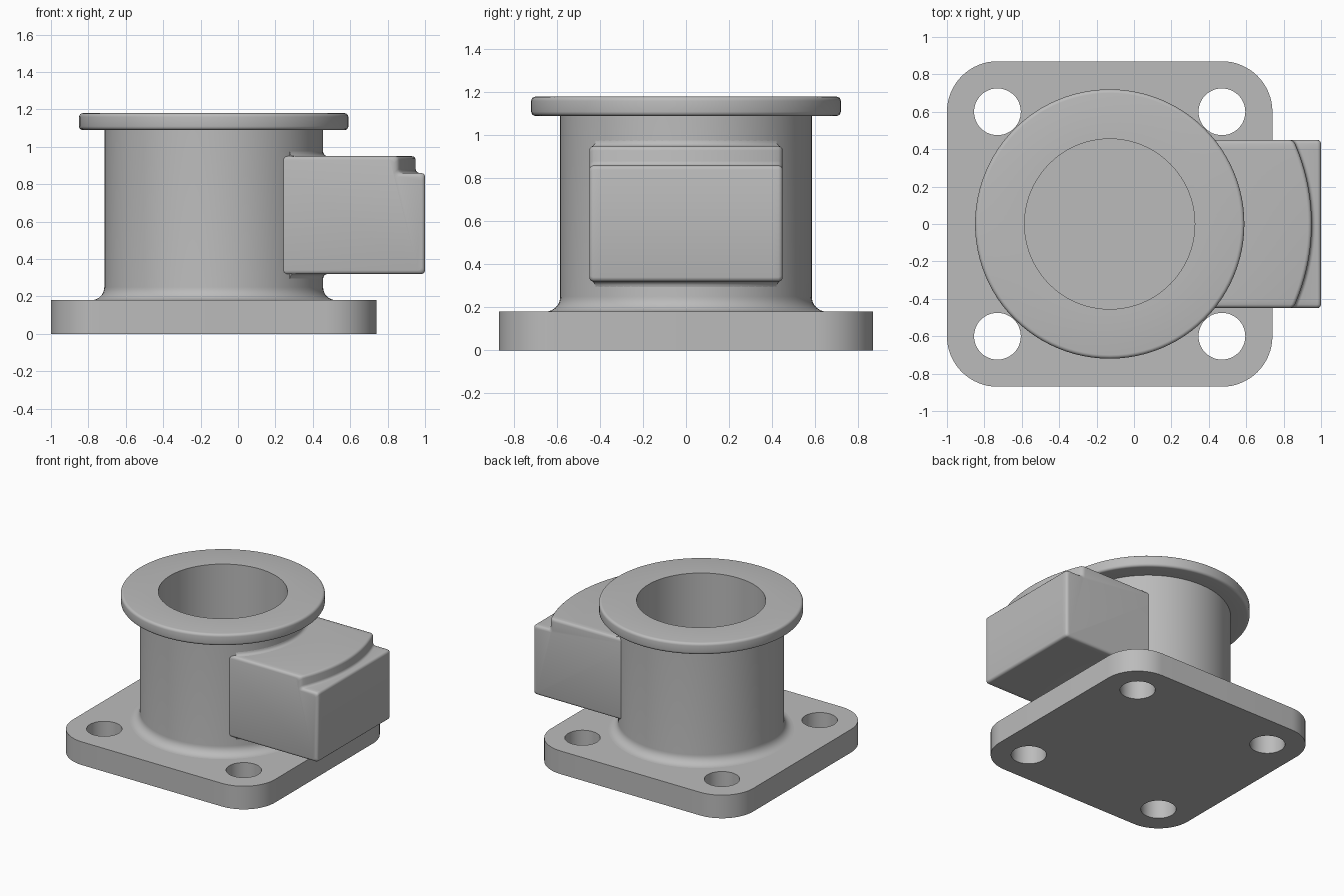
import bpy
import bmesh
from math import sin, cos, pi, sqrt, radians

AXIS_X = -0.13      # the bore axis, also the plate centre
BODY_R = 0.585
BORE_R = 0.455

if "Cube" in bpy.data.objects:
    bpy.data.objects.remove(bpy.data.objects["Cube"])

grey = bpy.data.materials.new("cast grey")
grey.use_nodes = True
grey.diffuse_color = (0.5, 0.5, 0.5, 1)
grey.node_tree.nodes["Principled BSDF"].inputs["Base Color"].default_value = grey.diffuse_color


def finish(obj):
    """Give the part its material and smooth shading with sharp edges kept."""
    bpy.ops.object.select_all(action="DESELECT")
    bpy.context.view_layer.objects.active = obj
    obj.select_set(True)
    if obj.type == "CURVE":
        bpy.ops.object.convert(target="MESH")
        obj = bpy.context.view_layer.objects.active
    obj.data.materials.clear()
    obj.data.materials.append(grey)
    bpy.ops.object.shade_smooth_by_angle(angle=radians(35))


def mesh_part(name, bm):
    bmesh.ops.recalc_face_normals(bm, faces=bm.faces)
    mesh = bpy.data.meshes.new(name)
    bm.to_mesh(mesh)
    bm.free()
    obj = bpy.data.objects.new(name, mesh)
    bpy.context.collection.objects.link(obj)
    finish(obj)


def arc(cx, cy, r, start, end, steps):
    """Points on an arc, angles in degrees."""
    angles = [radians(start + (end - start) * i / steps) for i in range(steps + 1)]
    return [(cx + r * cos(a), cy + r * sin(a)) for a in angles]


def bridge(bm, loops, closed):
    """Join neighbouring closed loops of vertices with quads."""
    pairs = list(zip(loops, loops[1:]))
    if closed:
        pairs.append((loops[-1], loops[0]))
    for a, b in pairs:
        for i in range(len(a)):
            j = (i + 1) % len(a)
            bm.faces.new((a[i], a[j], b[j], b[i]))


# Mounting plate: rounded square outline with four bolt holes
half, corner = 0.87, 0.27
inner = half - corner
outline = []
for k, (sx, sy) in enumerate([(1, 1), (-1, 1), (-1, -1), (1, -1)]):
    outline += arc(AXIS_X + sx * inner, sy * inner, corner, 90 * k, 90 * k + 90, 16)
holes = [arc(AXIS_X + sx * 0.6, sy * 0.6, 0.125, 0, 352.5, 47)
         for sx in (-1, 1) for sy in (-1, 1)]
curve = bpy.data.curves.new("mounting_plate", "CURVE")
curve.dimensions = "2D"
curve.fill_mode = "BOTH"
curve.extrude = 0.09
for points in [outline] + holes:
    spline = curve.splines.new("POLY")
    spline.points.add(len(points) - 1)
    spline.use_cyclic_u = True
    for p, (x, y) in zip(spline.points, points):
        p.co = (x, y, 0, 1)
plate = bpy.data.objects.new("mounting_plate", curve)
plate.location.z = 0.09
bpy.context.collection.objects.link(plate)
finish(plate)

# Flanged tube: root fillet, wall, rounded flange rim and bore
profile = [(BORE_R, 0.18)]
profile += arc(BODY_R + 0.07, 0.25, 0.07, 270, 180, 8)
profile += [(BODY_R, 1.09)]
profile += arc(0.70, 1.11, 0.02, -90, 0, 4)
profile += arc(0.70, 1.16, 0.02, 0, 90, 4)
profile += [(BORE_R, 1.18)]
bm = bmesh.new()
rings = []
for i in range(96):
    a = 2 * pi * i / 96
    rings.append([bm.verts.new((AXIS_X + r * cos(a), r * sin(a), z)) for r, z in profile])
bridge(bm, rings, True)
# the tube stands on the plate, so its hidden underside is left open
bmesh.ops.delete(bm, geom=[f for f in bm.faces if all(v.co.z < 0.181 for v in f.verts)],
                 context="FACES_ONLY")
mesh_part("flanged_tube", bm)

# Side block: one cross-section per y, with a curved step and rounded edges
width, edge, step_r = 0.45, 0.02, 1.08
right_half = [(width - edge) * i / 16 for i in range(17)]
columns = [(y, 0) for y in right_half]
columns += [(width - edge + edge * sin(radians(a)), edge * (1 - cos(radians(a))))
            for a in (30, 60, 90)]
columns = [(-y, e) for y, e in reversed(columns[1:])] + columns
bm = bmesh.new()
sections = []
for y, e in columns:
    back = AXIS_X + sqrt(0.52 ** 2 - y * y)
    step = AXIS_X + sqrt(step_r ** 2 - y * y) - e
    front, low, ledge, top = 1 - e, 0.32 + e, 0.86 - e, 0.95 - e
    section = [(back, low)]
    section += arc(front - edge, low + edge, edge, -90, 0, 3)
    section += arc(front - edge, ledge - edge, edge, 0, 90, 3)
    section += arc(step + 0.02, ledge + 0.02, 0.02, 270, 180, 3)
    section += arc(step - edge, top - edge, edge, 0, 90, 3)
    section += [(back, top)]
    sections.append([bm.verts.new((x, y, z)) for x, z in section])
bridge(bm, sections, False)
bm.faces.new(sections[0])
bm.faces.new(sections[-1])
mesh_part("side_block", bm)

# Small fillets where the block meets the tube, above and below
for name, z, up in [("upper_fillet", 0.95, 1), ("lower_fillet", 0.32, -1)]:
    bm = bmesh.new()
    section = [(BODY_R - 0.01, z - up * 0.01)]
    section += [(r, z + up * h) for r, h in arc(BODY_R + 0.025, 0.025, 0.025, 270, 180, 4)]
    loops = []
    for i in range(25):
        a = radians(-46 + 92 * i / 24)
        loops.append([bm.verts.new((AXIS_X + r * cos(a), r * sin(a), h)) for r, h in section])
    bridge(bm, loops, False)
    bm.faces.new(loops[0])
    bm.faces.new(loops[-1])
    mesh_part(name, bm)
